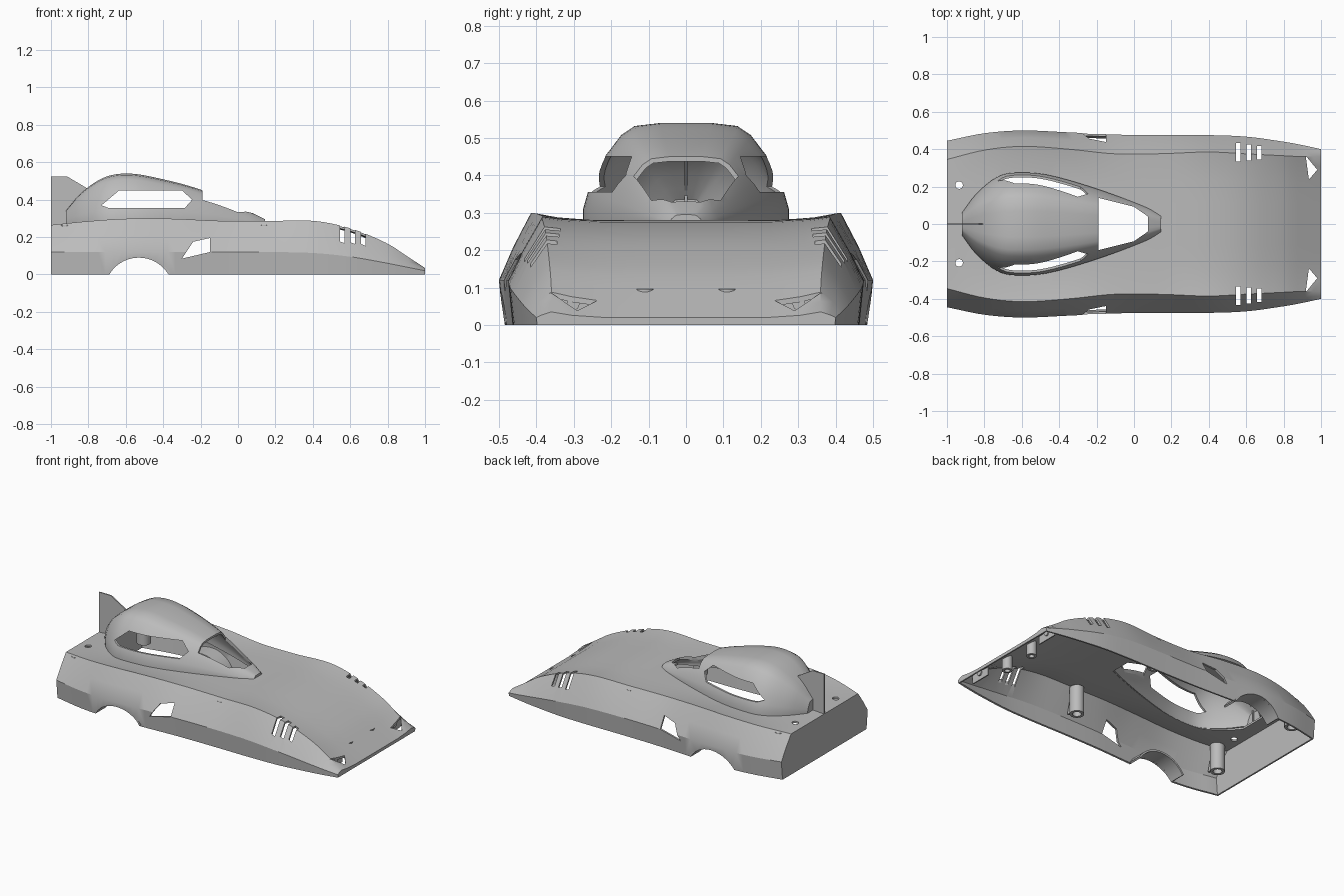
import bpy, bmesh, math

old = bpy.data.objects.get("Cube")
if old:
    bpy.data.objects.remove(old)

grey = bpy.data.materials.new("plain_grey")
grey.use_nodes = True
colour = (0.5, 0.5, 0.5, 1)
grey.diffuse_color = colour
grey.node_tree.nodes["Principled BSDF"].inputs["Base Color"].default_value = colour


def make_object(name, bm):
    mesh = bpy.data.meshes.new(name)
    bm.to_mesh(mesh)
    bm.free()
    mesh.materials.append(grey)
    obj = bpy.data.objects.new(name, mesh)
    bpy.context.collection.objects.link(obj)
    return obj


def select(obj):
    bpy.ops.object.select_all(action='DESELECT')
    obj.select_set(True)
    bpy.context.view_layer.objects.active = obj


def smooth(obj):
    select(obj)
    bpy.ops.object.shade_smooth_by_angle(angle=math.radians(30))


def prism(bm, points, axis, low, high):
    """Extrude a flat outline along one axis."""
    place = {'x': lambda a, b, t: (t, a, b),
             'y': lambda a, b, t: (a, t, b),
             'z': lambda a, b, t: (a, b, t)}[axis]
    ends = [[bm.verts.new(place(a, b, t)) for a, b in points] for t in (low, high)]
    faces = [bm.faces.new(end) for end in ends]
    n = len(points)
    for i in range(n):
        j = (i + 1) % n
        faces.append(bm.faces.new((ends[0][i], ends[0][j], ends[1][j], ends[1][i])))
    bmesh.ops.recalc_face_normals(bm, faces=faces)


def circle(a, b, radius, count=24):
    return [(a + radius * math.cos(math.tau * i / count),
             b + radius * math.sin(math.tau * i / count)) for i in range(count)]


def rect(a0, a1, b0, b1):
    return [(a0, b0), (a1, b0), (a1, b1), (a0, b1)]


def sample(table, x):
    """Smooth interpolation of every column of a station table."""
    last = len(table) - 1
    k = max(i for i in range(last) if table[i][0] <= x + 1e-6)
    p, q = table[k], table[k + 1]
    before, after = table[max(k - 1, 0)], table[min(k + 2, last)]
    h = q[0] - p[0]
    t = (x - p[0]) / h
    out = []
    for c in range(1, len(p)):
        m = (q[c] - before[c]) / (q[0] - before[0]) * h
        n = (after[c] - p[c]) / (after[0] - p[0]) * h
        out.append((2*t**3 - 3*t**2 + 1) * p[c] + (t**3 - 2*t**2 + t) * m
                   + (3*t**2 - 2*t**3) * q[c] + (t**3 - t**2) * n)
    return out


def loft(name, table, section, steps, thickness):
    """Hollow shell, open below and closed at both ends."""
    bm = bmesh.new()
    rings = []
    start, end = table[0][0], table[-1][0]
    for i in range(steps + 1):
        x = start + (end - start) * i / steps
        half = section(*sample(table, x))
        full = half + [(-y, z) for y, z in half[-2::-1]]
        rings.append([bm.verts.new((x, y, z)) for y, z in full])
    for a, b in zip(rings, rings[1:]):
        for j in range(len(a) - 1):
            bm.faces.new((a[j], b[j], b[j + 1], a[j + 1]))
    bm.faces.new(rings[0])
    bm.faces.new(rings[-1][::-1])
    bmesh.ops.recalc_face_normals(bm, faces=bm.faces)
    top = max(bm.faces, key=lambda f: f.calc_center_median().z)
    if top.normal.z < 0:
        bmesh.ops.reverse_faces(bm, faces=bm.faces)
    obj = make_object(name, bm)
    shell = obj.modifiers.new("shell", 'SOLIDIFY')
    shell.thickness = thickness
    shell.offset = -1
    return obj


def cut(obj, bm):
    cutter = make_object("cutter", bm)
    cutter.hide_render = True
    mod = obj.modifiers.new("openings", 'BOOLEAN')
    mod.operation = 'DIFFERENCE'
    mod.solver = 'EXACT'
    mod.object = cutter
    select(obj)
    for m in list(obj.modifiers):
        bpy.ops.object.modifier_apply(modifier=m.name)
    bpy.data.objects.remove(cutter)
    smooth(obj)


# Body stations: x, half width, ridge y, ridge z, deck z, widest z
BODY = [(-1, .445, .345, .265, .265, .12), (-.8, .485, .395, .285, .275, .12),
        (-.6, .5, .415, .298, .28, .12), (-.35, .49, .4, .298, .28, .12),
        (-.1, .478, .375, .287, .28, .12), (.15, .475, .376, .285, .28, .12),
        (.4, .475, .385, .287, .275, .115), (.6, .467, .375, .247, .238, .095),
        (.8, .44, .365, .165, .152, .06), (.9, .422, .36, .1, .088, .04),
        (1, .4, .36, .035, .02, .02)]

# Canopy stations: x, half width, roof z
CANOPY = [(-.92, .06, .34), (-.84, .165, .435), (-.72, .257, .517), (-.6, .275, .54),
          (-.45, .26, .52), (-.19, .185, .45), (.075, .085, .33), (.145, .045, .295)]
BASE = .27


def body_section(w, r, zr, zc, zw):
    return [(w - .1 * zw, 0), (w, zw), ((w + r) / 2 + .004, (zw + zr) / 2), (r, zr),
            (.85 * r, zc + .4 * (zr - zc)), (.6 * r, zc), (.3 * r, zc), (0, zc)]


def canopy_section(w, top):
    shape = [(1, 0), (1, .15), (.955, .31), (.87, .52), (.78, .68), (.63, .88),
             (.5, .97), (.25, 1), (0, 1)]
    return [(w * a, BASE + (top - BASE) * b) for a, b in shape]


# Body shell with its openings
body = loft("body_shell", BODY, body_section, 48, .012)
bm = bmesh.new()
edge = [(x, .96 * sample(CANOPY, x)[0]) for x in [-.9 + i * .04 for i in range(26)]]
prism(bm, edge + [(x, -y) for x, y in reversed(edge)], 'z', .22, .4)      # cockpit
prism(bm, circle(-.53, -.094, .184, 64), 'y', -.6, .6)                    # wheel arches
prism(bm, [(-.3, .085), (-.15, .12), (-.15, .195), (-.24, .175)], 'y', -.6, .6)
for s in (1, -1):
    prism(bm, circle(-.935, s * .208, .02), 'z', .2, .4)                  # deck holes
    prism(bm, [(.918, s * .365), (.98, s * .29), (.935, s * .237)], 'z', .006, .2)
    for i in range(3):                                                    # side vents
        x = .545 + i * .056
        prism(bm, rect(x, x + .024, s * (.335 + i * .005), s * (.432 - i * .008)),
              'z', .1, .4)
cut(body, bm)

# Canopy with side windows and windscreen opening
canopy = loft("canopy", CANOPY, canopy_section, 40, .012)
bm = bmesh.new()
prism(bm, [(-.73, .37), (-.69, .355), (-.285, .355), (-.245, .4), (-.3, .45),
           (-.635, .45)], 'y', -.5, .5)
cut(canopy, bm)
bm = bmesh.new()
prism(bm, [(-.19, -.14), (0, -.092), (.075, -.04), (.075, .04), (0, .092), (-.19, .14)],
      'z', .2, .7)
cut(canopy, bm)

# Tail fin
bm = bmesh.new()
prism(bm, [(-1, .262), (-.9, .262), (-.9, .35), (-.8, .44), (-.8, .457), (-.915, .525),
           (-1, .525)], 'y', -.004, .004)
make_object("tail_fin", bm)


def tube(name, x, y, low, high, outer, inner):
    bm = bmesh.new()
    rings = [[bm.verts.new((a, b, z)) for a, b in circle(x, y, r)]
             for r, z in ((outer, high), (outer, low), (inner, low), (inner, high))]
    for a, b in zip(rings, rings[1:]):
        for i in range(len(a)):
            j = (i + 1) % len(a)
            bm.faces.new((a[i], a[j], b[j], b[i]))
    bm.faces.new(rings[3])
    bmesh.ops.recalc_face_normals(bm, faces=bm.faces)
    smooth(make_object(name, bm))


for s, side in ((1, "left"), (-1, "right")):
    # Wheel arch lining
    spread = [math.radians(31 + 118 * i / 24) for i in range(25)]
    arc = [(r, a) for r, angles in ((.184, spread), (.196, spread[::-1])) for a in angles]
    bm = bmesh.new()
    prism(bm, [(-.53 + r * math.cos(a), -.094 + r * math.sin(a)) for r, a in arc],
          'y', s * .38, s * .484)
    smooth(make_object(side + "_arch_lining", bm))

    # Mounting posts and their gussets
    for name, x, y in (("middle", .14, .35), ("rear", -.915, .335)):
        tube(f"{side}_{name}_post", x, s * y, .09, .264, .043, .026)
        bm = bmesh.new()
        prism(bm, [(s * (y + .035), .12), (s * (y + .08), .12), (s * (y + .06), .2),
                   (s * (y + .035), .23)], 'x', x - .006, x + .006)
        make_object(f"{side}_{name}_gusset", bm)
    tube(side + "_nose_post", .87, s * .11, .005, .096, .03, .016)

    # Headlight backing and lamp
    bm = bmesh.new()
    prism(bm, rect(s * .23, s * .37, .015, .074), 'x', .907, .914)
    make_object(side + "_headlight_plate", bm)
    bm = bmesh.new()
    prism(bm, circle(s * .302, .056, .017), 'x', .914, .922)
    smooth(make_object(side + "_headlight_lamp", bm))
